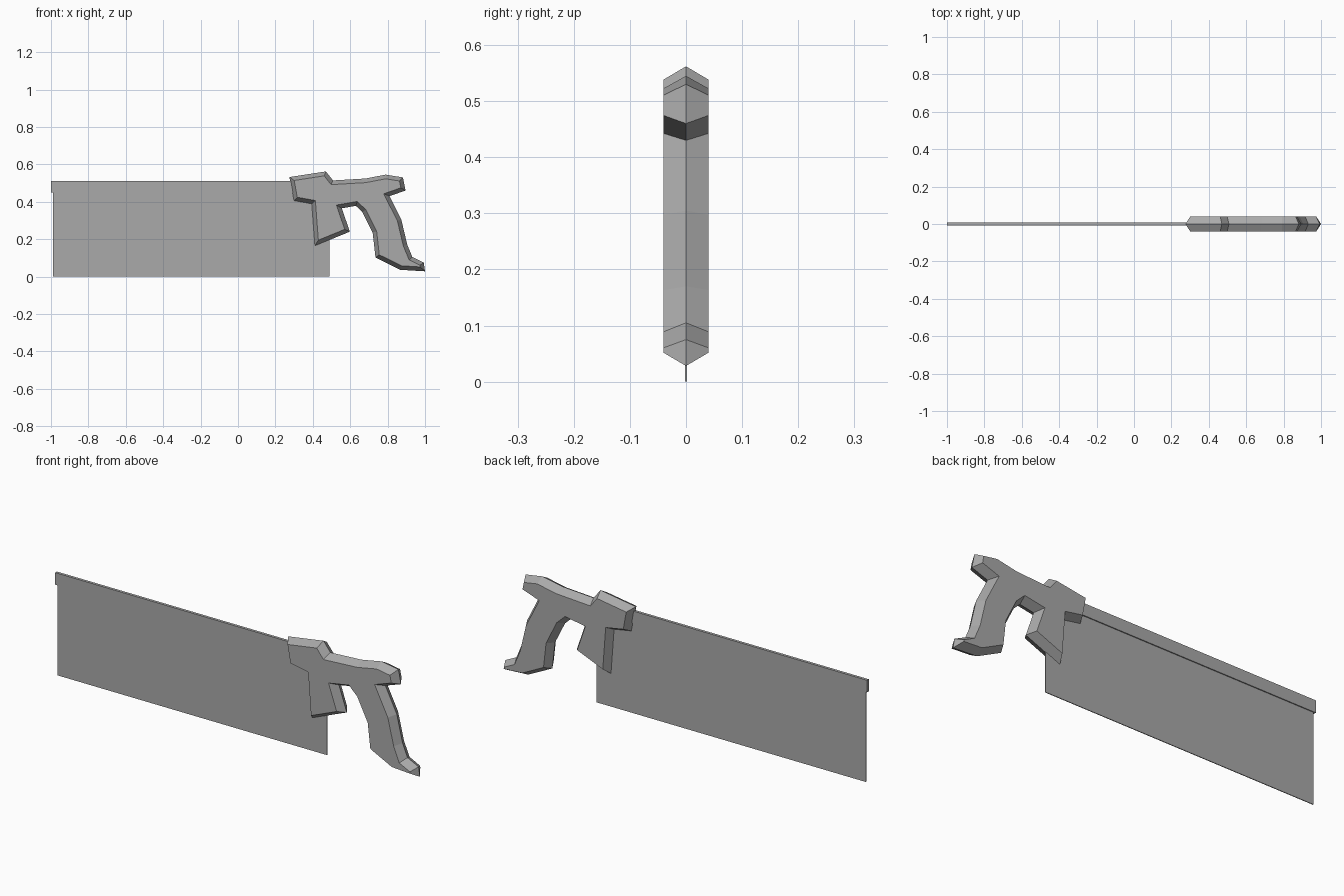
import bpy
import bmesh
from mathutils import Vector

cube = bpy.data.objects.get("Cube")
if cube:
    bpy.data.objects.remove(cube, do_unlink=True)

grey = bpy.data.materials.new("plain grey")
grey.use_nodes = True
colour = (0.4, 0.4, 0.4, 1)
grey.diffuse_color = colour
grey.node_tree.nodes["Principled BSDF"].inputs["Base Color"].default_value = colour


def finish(name, bm):
    bmesh.ops.recalc_face_normals(bm, faces=bm.faces)
    mesh = bpy.data.meshes.new(name)
    bm.to_mesh(mesh)
    bm.free()
    mesh.materials.append(grey)
    obj = bpy.data.objects.new(name, mesh)
    bpy.context.collection.objects.link(obj)
    return obj


def box(name, x0, x1, z0, z1, half):
    bm = bmesh.new()
    bmesh.ops.create_cube(bm, size=1)
    for v in bm.verts:
        v.co = (x0 if v.co.x < 0 else x1,
                half if v.co.y > 0 else -half,
                z0 if v.co.z < 0 else z1)
    return finish(name, bm)


def inset_outline(points, width):
    """Move every side of a clockwise outline inward by the same width."""
    result = []
    for i, p in enumerate(points):
        a = (p - points[i - 1]).normalized()
        b = (points[(i + 1) % len(points)] - p).normalized()
        na, nb = Vector((a.y, -a.x)), Vector((b.y, -b.x))
        result.append(p + (na + nb) * width / max(1 + na.dot(nb), 0.4))
    return result


# Blade and the folded stiffening spine along its top
box("blade", -0.99, 0.49, 0, 0.46, 0.002)
box("spine", -1, 0.33, 0.45, 0.51, 0.007)

# Handle outline, clockwise from the upper front corner
outline = [Vector(p) for p in (
    # top edge and rear horn
    (0.275, 0.532), (0.47, 0.562), (0.508, 0.514), (0.68, 0.524),
    (0.79, 0.545), (0.882, 0.53), (0.896, 0.46), (0.81, 0.43),
    # back of the grip and its toe
    (0.873, 0.305), (0.905, 0.17), (0.932, 0.105), (0.993, 0.075),
    (1.0, 0.028), (0.868, 0.036), (0.735, 0.102),
    # inside of the grip and the arch
    (0.72, 0.235), (0.665, 0.345), (0.63, 0.378), (0.555, 0.365),
    # front pad
    (0.598, 0.24), (0.41, 0.163), (0.393, 0.388), (0.298, 0.405))]

# The ridge runs round the middle, with flat inset cheeks on both sides
bm = bmesh.new()
inner = inset_outline(outline, 0.022)
rings = [[bm.verts.new((p.x, y, p.y)) for p in shape]
         for shape, y in ((inner, -0.04), (outline, 0), (inner, 0.04))]
bm.faces.new(rings[0])
bm.faces.new(rings[-1])
for r, s in zip(rings, rings[1:]):
    for i in range(len(r)):
        bm.faces.new((r[i - 1], r[i], s[i], s[i - 1]))
finish("handle", bm)
